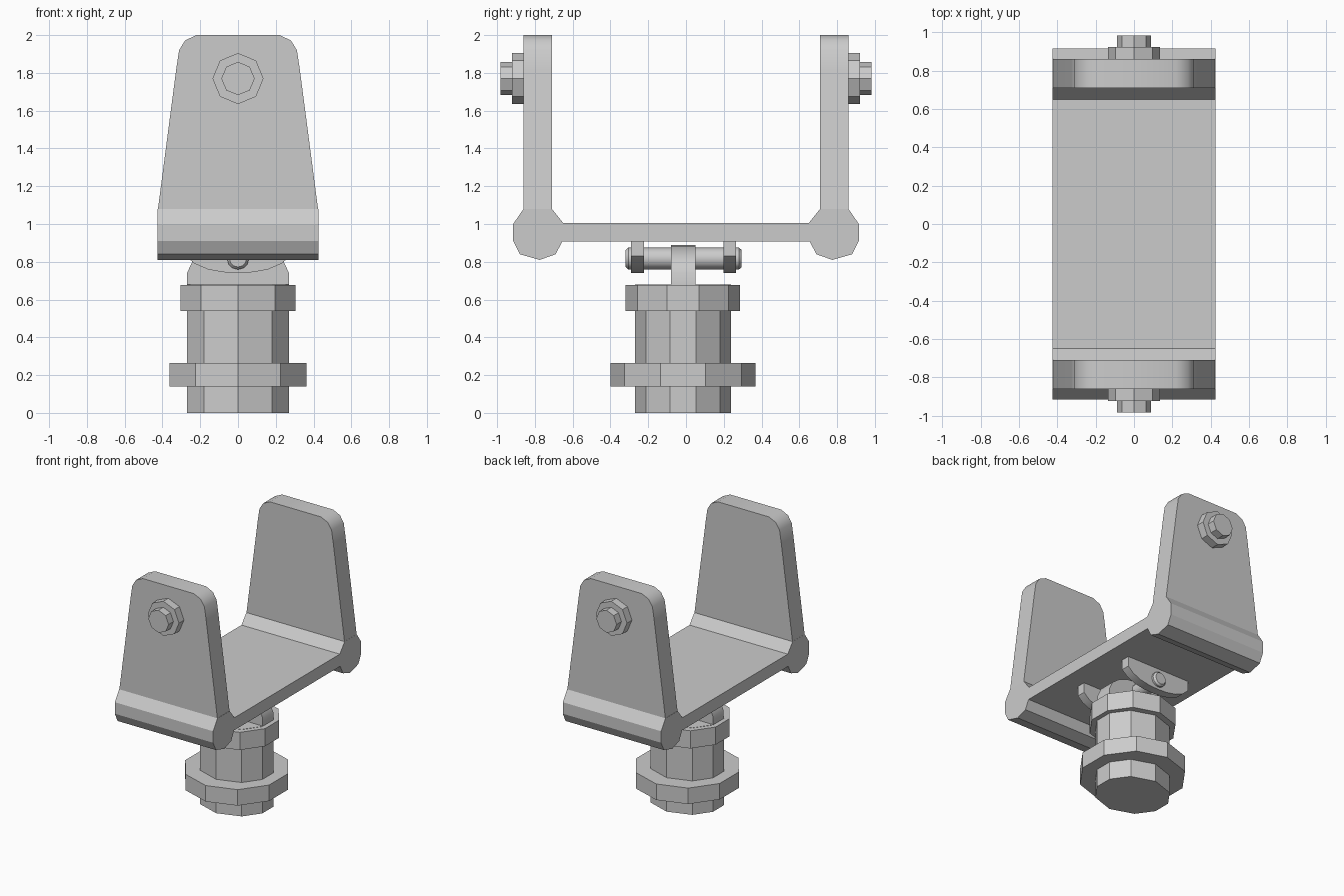
import bpy, bmesh, math

if "Cube" in bpy.data.objects:
    bpy.data.objects.remove(bpy.data.objects["Cube"])

steel = bpy.data.materials.new("grey_steel")
GREY = (0.6, 0.6, 0.6, 1)
steel.diffuse_color = GREY
steel.use_nodes = True
steel.node_tree.nodes["Principled BSDF"].inputs["Base Color"].default_value = GREY

PLACE = {
    "x": lambda u, v, w: (w, u, v),
    "y": lambda u, v, w: (u, w, v),
    "z": lambda u, v, w: (u, v, w),
}


def loft(name, rings, axis, smooth=0):
    """Skin a stack of (profile, depth) rings along an axis and cap the ends."""
    bm = bmesh.new()
    loops = [[bm.verts.new(PLACE[axis](u, v, w)) for u, v in pts] for pts, w in rings]
    for a, b in zip(loops, loops[1:]):
        for i in range(len(a)):
            j = (i + 1) % len(a)
            bm.faces.new((a[i], a[j], b[j], b[i]))
    bm.faces.new(loops[0])
    bm.faces.new(loops[-1])
    bmesh.ops.recalc_face_normals(bm, faces=bm.faces)
    mesh = bpy.data.meshes.new(name)
    bm.to_mesh(mesh)
    bm.free()
    mesh.materials.append(steel)
    obj = bpy.data.objects.new(name, mesh)
    bpy.context.collection.objects.link(obj)
    if smooth:
        bpy.ops.object.select_all(action="DESELECT")
        obj.select_set(True)
        bpy.context.view_layer.objects.active = obj
        bpy.ops.object.shade_smooth_by_angle(angle=math.radians(smooth))
    return obj


def prism(name, pts, axis, lo, hi, smooth=0):
    return loft(name, [(pts, lo), (pts, hi)], axis, smooth)


def mirrored(half):
    """Close a half outline by reflecting it in u."""
    return half + [(-u, v) for u, v in reversed(half) if u > 0]


def polygon(n, r, v0=0.0):
    return [(r * math.cos(math.tau * i / n), v0 + r * math.sin(math.tau * i / n))
            for i in range(n)]


def ten_sided(front, shoulder, side):
    """Ten-sided section with a corner to the front, about the post centre."""
    cy = -0.016
    (sx, sy), (ex, ey) = shoulder, side
    half = [(0, -front), (sx, -sy), (ex, -ey), (ex, ey), (sx, sy), (0, front)]
    return [(u, v + cy) for u, v in mirrored(half)]


# Post with its two collars
prism("post", ten_sided(0.255, (0.18, 0.195), (0.27, 0.07)), "z", 0, 0.68)
prism("lower_flange", ten_sided(0.383, (0.225, 0.31), (0.363, 0.118)), "z", 0.14, 0.265)
prism("upper_collar", ten_sided(0.303, (0.195, 0.24), (0.305, 0.085)), "z", 0.54, 0.678)

# Rounded tongue on top of the post
tongue = mirrored([(0.27, 0.66), (0.27, 0.74), (0.24, 0.805), (0.18, 0.85),
                   (0.1, 0.88), (0, 0.888)])
prism("post_tongue", tongue, "y", -0.08, 0.05, 35)

# Bracket floor with the thick corner beads
floor_half = [(0, 0.908), (0.655, 0.908), (0.69, 0.84), (0.775, 0.81), (0.88, 0.84),
              (0.915, 0.91), (0.915, 1.0), (0.86, 1.08), (0.71, 1.08), (0.65, 1.005),
              (0, 1.005)]
prism("bracket_floor", mirrored(floor_half), "x", -0.425, 0.425)

# Tapered uprights and their bolts
upright = mirrored([(0.425, 1.07), (0.327, 1.82), (0.312, 1.92), (0.28, 1.972),
                    (0.22, 2.0)])
for side, label in ((-1, "front"), (1, "back")):
    prism(label + "_upright", upright, "y", side * 0.71, side * 0.86, 40)
    prism(label + "_washer", polygon(8, 0.135, 1.77), "y", side * 0.85, side * 0.922)
    prism(label + "_bolt_head", polygon(8, 0.088, 1.77), "y", side * 0.91, side * 0.982)

# Hanging lugs and the pivot pin through them
lug = mirrored([(0.275, 0.92), (0.275, 0.83), (0.23, 0.79), (0.16, 0.76),
                (0.08, 0.745), (0, 0.741)])
prism("front_lug", lug, "y", -0.29, -0.222, 30)
prism("back_lug", lug, "y", 0.198, 0.265, 30)
PIN_Z = 0.817
loft("pivot_pin", [(polygon(12, r, PIN_Z), y) for r, y in (
    (0.045, -0.32), (0.058, -0.305), (0.058, 0.28), (0.045, 0.295))], "y", 35)
